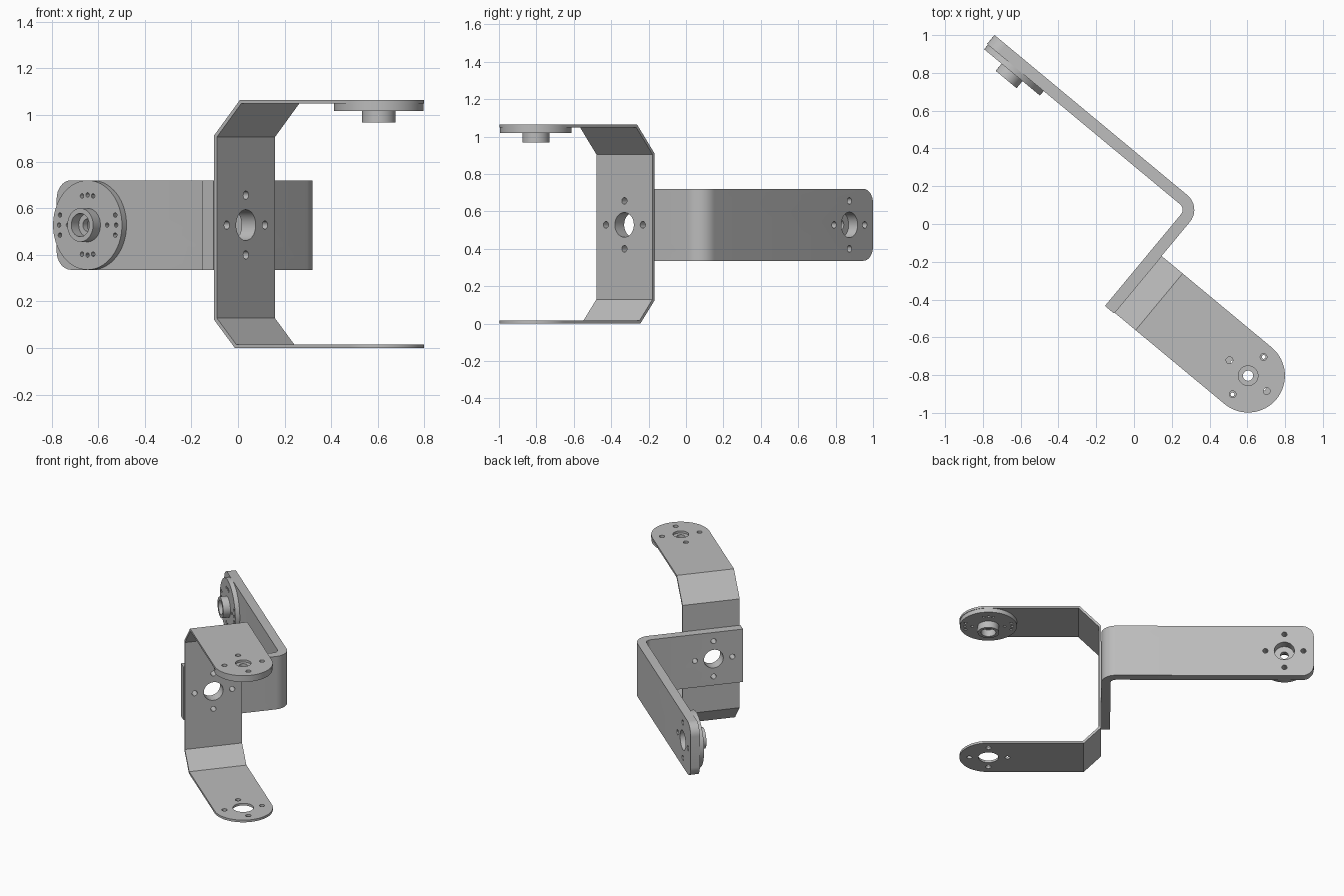
import bpy, bmesh, math
from mathutils import Matrix, Vector

cube = bpy.data.objects.get("Cube")
if cube:
    bpy.data.objects.remove(cube, do_unlink=True)

grey = bpy.data.materials.new("plain grey")
grey.use_nodes = True
grey.diffuse_color = (0.5, 0.5, 0.5, 1)
grey.node_tree.nodes["Principled BSDF"].inputs["Base Color"].default_value = (0.5, 0.5, 0.5, 1)

# Everything is modelled square to the axes, then turned into place
PLACE = Matrix.Translation((0.604, -0.803, 0)) @ Matrix.Rotation(math.radians(-39.7), 4, 'Z')
MID_Z = 0.528      # height of the shared hole pattern
ARM_X = -1.987     # horn centre on the long arm


def arc(cx, cy, r, a0, a1, n):
    return [(cx + r * math.cos(math.radians(a0 + (a1 - a0) * i / n)),
             cy + r * math.sin(math.radians(a0 + (a1 - a0) * i / n))) for i in range(n + 1)]


def prism(bm, pts, lo, hi, put):
    """Extrude a 2D outline from lo to hi; put maps (a, b, depth) to a position."""
    low = [bm.verts.new(put(a, b, lo)) for a, b in pts]
    top = [bm.verts.new(put(a, b, hi)) for a, b in pts]
    bm.faces.new(low)
    bm.faces.new(top[::-1])
    n = len(pts)
    for i in range(n):
        j = (i + 1) % n
        bm.faces.new((low[i], top[i], top[j], low[j]))


def make(name, bm):
    bmesh.ops.recalc_face_normals(bm, faces=bm.faces)
    mesh = bpy.data.meshes.new(name)
    bm.to_mesh(mesh)
    bm.free()
    mesh.materials.append(grey)
    obj = bpy.data.objects.new(name, mesh)
    bpy.context.collection.objects.link(obj)
    return obj


def cut(obj, bm, operation='DIFFERENCE'):
    """Apply a boolean with the solid in bm, then discard the cutter."""
    cutter = make("cutter", bm)
    cutter.hide_render = True
    mod = obj.modifiers.new("cut", 'BOOLEAN')
    mod.operation, mod.solver, mod.object = operation, 'EXACT', cutter
    graph = bpy.context.evaluated_depsgraph_get()
    mesh = bpy.data.meshes.new_from_object(obj.evaluated_get(graph))
    obj.modifiers.clear()
    obj.data = mesh
    bpy.data.objects.remove(cutter, do_unlink=True)


along_x = lambda a, b, d: Vector((d, a, b))
along_y = lambda a, b, d: Vector((a, d, b))
along_z = lambda a, b, d: Vector((a, b, d))


def hole(bm, a, b, r, lo, hi, put, n=24):
    prism(bm, arc(a, b, r, 0, 360 * (n - 1) / n, n - 1), lo, hi, put)


def hole_pattern(bm, a, b, big, lo, hi, put):
    """A centre hole with four screw holes around it."""
    hole(bm, a, b, big, lo, hi, put, 40)
    for da, db in ((0.128, 0), (-0.128, 0), (0, 0.128), (0, -0.128)):
        hole(bm, a + da, b + db, 0.018, lo, hi, put, 16)


# Fork bracket: bent sheet strip with chamfered corners
t, m = 0.016, 0.0066
profile = [(0.25, 0), (-0.64, 0), (-0.757, 0.122), (-0.757, 0.912), (-0.612, 1.065), (0.25, 1.065),
           (0.25, 1.065 - t), (-0.612 + m, 1.065 - t), (-0.757 + t, 0.912 - m),
           (-0.757 + t, 0.122 + m), (-0.64 + m, t), (0.25, t)]
bm = bmesh.new()
prism(bm, profile, -0.3, 0.3, along_y)
fork = make("fork_bracket", bm)
# rounded tips
bm = bmesh.new()
prism(bm, [(-1, -0.195)] + arc(0, 0, 0.195, -90, 90, 32) + [(-1, 0.195)], -0.5, 1.5, along_z)
cut(fork, bm, 'INTERSECT')
# holes in the lower tip, upper tip and back wall
bm = bmesh.new()
hole_pattern(bm, 0, 0, 0.068, -0.1, 0.1, along_z)
hole_pattern(bm, 0, 0, 0.052, 1.0, 1.1, along_z)
hole_pattern(bm, 0, MID_Z, 0.066, -0.8, -0.7, along_x)
cut(fork, bm)

# Angle bracket: thick L plate with a rounded elbow
ox, oy, th, R = -0.757, 0.53, 0.062, 0.1
outline = [(ox, -0.2)] + arc(ox - R, oy - R, R, 0, 90, 10)
outline += [(-2.185, oy), (-2.185, oy - th)]
outline += arc(ox - R, oy - R, R - th, 90, 0, 8) + [(ox - th, -0.2)]
bm = bmesh.new()
prism(bm, outline, 0.336, 0.72, along_z)
ends = [e for e in bm.edges if all(v.co.x < -2.18 for v in e.verts)
        and abs(e.verts[0].co.z - e.verts[1].co.z) < 1e-4]
bmesh.ops.bevel(bm, geom=ends, offset=0.08, segments=8, profile=0.5, affect='EDGES')
angle = make("angle_bracket", bm)
bm = bmesh.new()
hole_pattern(bm, 0, MID_Z, 0.066, -0.9, -0.7, along_x)
hole_pattern(bm, ARM_X, MID_Z, 0.068, 0.4, 0.6, along_y)
cut(angle, bm)


def horn(name, matrix):
    """Round servo-style flange: disc and hollow hub pointing down, mounted at z = 0."""
    ring = [(0.027, 0), (0.192, 0), (0.192, -0.031), (0.072, -0.031),
            (0.072, -0.08), (0.05, -0.08), (0.05, -0.03), (0.027, -0.03)]
    bm = bmesh.new()
    n, k = 64, len(ring)
    rows = [[bm.verts.new((r * math.cos(2 * math.pi * i / n), r * math.sin(2 * math.pi * i / n), z))
             for r, z in ring] for i in range(n)]
    for i in range(n):
        p, q = rows[i], rows[(i + 1) % n]
        for j in range(k):
            bm.faces.new((p[j], q[j], q[(j + 1) % k], p[(j + 1) % k]))
    obj = make(name, bm)
    # four groups of small holes
    bm = bmesh.new()
    for s in (1, -1):
        for a, b in ((0.109, 0), (0.159, 0), (0.154, 0.043), (0.154, -0.043),
                     (0, 0.129), (0.031, 0.125), (-0.031, 0.125)):
            hole(bm, a * s, b * s, 0.01, -0.1, 0.1, along_z, 12)
    cut(obj, bm)
    obj.data.transform(matrix)
    return obj


fork_horn = horn("fork_horn", Matrix.Translation((0, 0, 1.065 - t)))
arm_horn = horn("arm_horn", Matrix.Translation((ARM_X, oy - th, MID_Z))
                @ Matrix.Rotation(math.radians(-90), 4, 'X'))

# Turn into place and shade
bpy.ops.object.select_all(action='DESELECT')
for obj in (fork, angle, fork_horn, arm_horn):
    obj.data.transform(PLACE)
    obj.select_set(True)
bpy.context.view_layer.objects.active = fork
bpy.ops.object.shade_smooth_by_angle(angle=math.radians(30))
